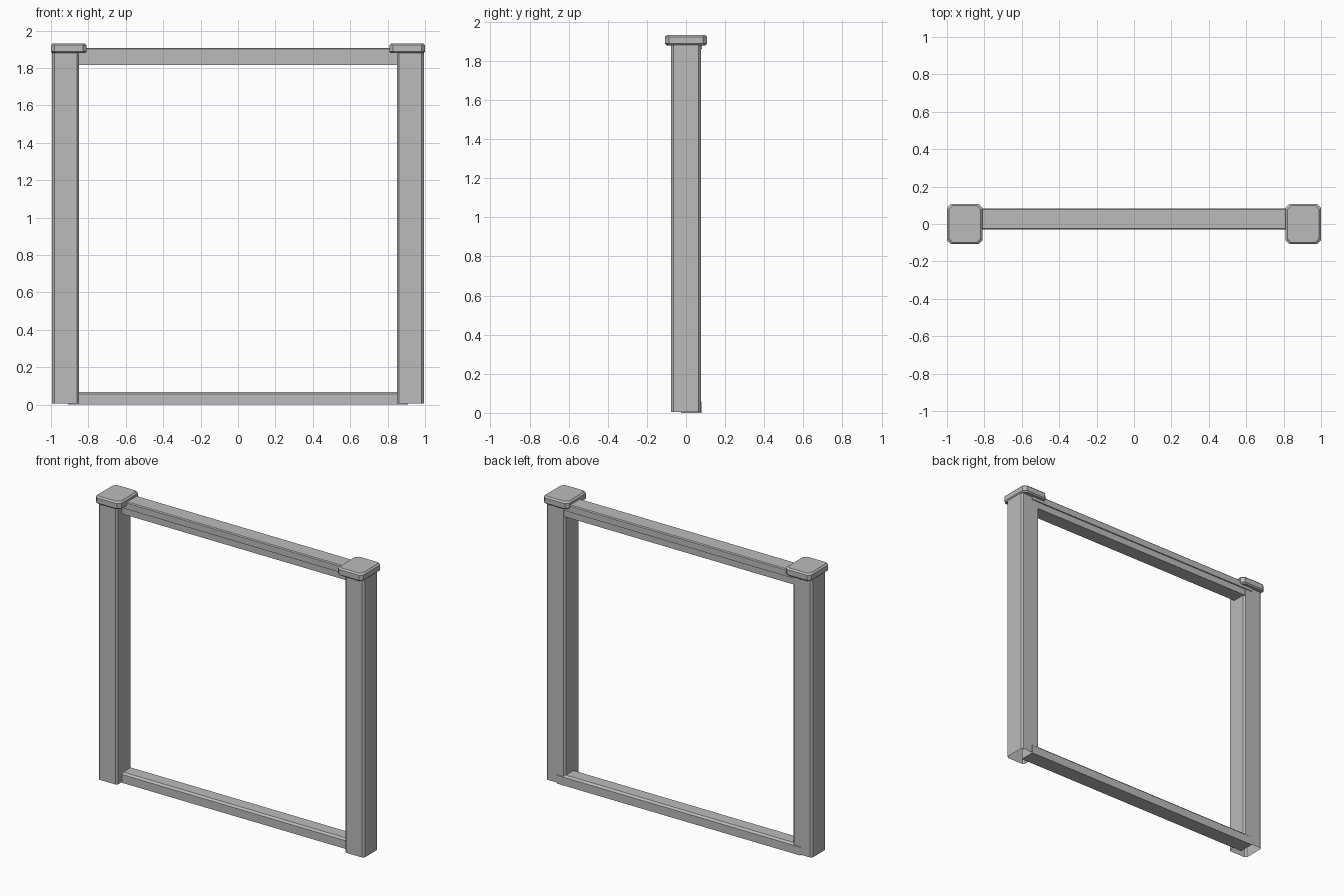
import bpy
import bmesh

cube = bpy.data.objects.get("Cube")
if cube:
    bpy.data.objects.remove(cube, do_unlink=True)

grey = bpy.data.materials.new("plain grey")
grey.use_nodes = True
grey.diffuse_color = (0.5, 0.5, 0.5, 1)
grey.node_tree.nodes["Principled BSDF"].inputs["Base Color"].default_value = (0.5, 0.5, 0.5, 1)


def finish(name, bm):
    bmesh.ops.recalc_face_normals(bm, faces=bm.faces)
    mesh = bpy.data.meshes.new(name)
    bm.to_mesh(mesh)
    bm.free()
    mesh.materials.append(grey)
    obj = bpy.data.objects.new(name, mesh)
    bpy.context.collection.objects.link(obj)
    return obj


def loft(name, rings, cap_start=True):
    """Join equal rings of points into a closed or open-ended solid."""
    bm = bmesh.new()
    loops = [[bm.verts.new(p) for p in ring] for ring in rings]
    for a, b in zip(loops, loops[1:]):
        for i in range(len(a)):
            j = (i + 1) % len(a)
            bm.faces.new((a[i], a[j], b[j], b[i]))
    bm.faces.new(loops[-1])
    if cap_start:
        bm.faces.new(loops[0])
    return finish(name, bm)


def cut_corner_ring(x, half_x, half_y, cut, z):
    """Rectangle with cut corners, lying flat at height z."""
    a, b = half_x, half_y
    outline = [(a, cut - b), (a, b - cut), (a - cut, b), (cut - a, b),
               (-a, b - cut), (-a, cut - b), (cut - a, -b), (a - cut, -b)]
    return [(x + u, v, z) for u, v in outline]


def rail(name, half_length, profile):
    """Sweep a y-z profile along x."""
    return loft(name, [[(x, y, z) for y, z in profile]
                       for x in (-half_length, half_length)])


def rail_profile(front, back, low, high, cut):
    """Flat-bottomed section with both top edges cut."""
    return [(front, low), (back, low), (back, high - cut), (back - cut, high),
            (front + cut, high), (front, high - cut)]


# Posts with open lower ends, and their overhanging caps
for side, x in (("left", 1), ("right", -1)):
    loft(side + "_post",
         [cut_corner_ring(x * 0.922, 0.072, 0.077, 0.012, z) for z in (0.005, 1.89)],
         cap_start=False)
    loft(side + "_post_cap",
         [cut_corner_ring(x * 0.905, 0.095 - inset, 0.108 - inset, 0.02, z)
          for z, inset in ((1.88, 0.008), (1.888, 0), (1.922, 0), (1.932, 0.01))])

# Rails between the posts; the lower one reaches into the hollow posts
rail("bottom_rail", 0.91, rail_profile(-0.025, 0.08, 0, 0.068, 0.012))
rail("upper_support_rail", 0.91, rail_profile(-0.022, 0.075, 1.815, 1.88, 0.01))
rail("top_rail", 0.91, rail_profile(-0.03, 0.083, 1.86, 1.908, 0.006))
